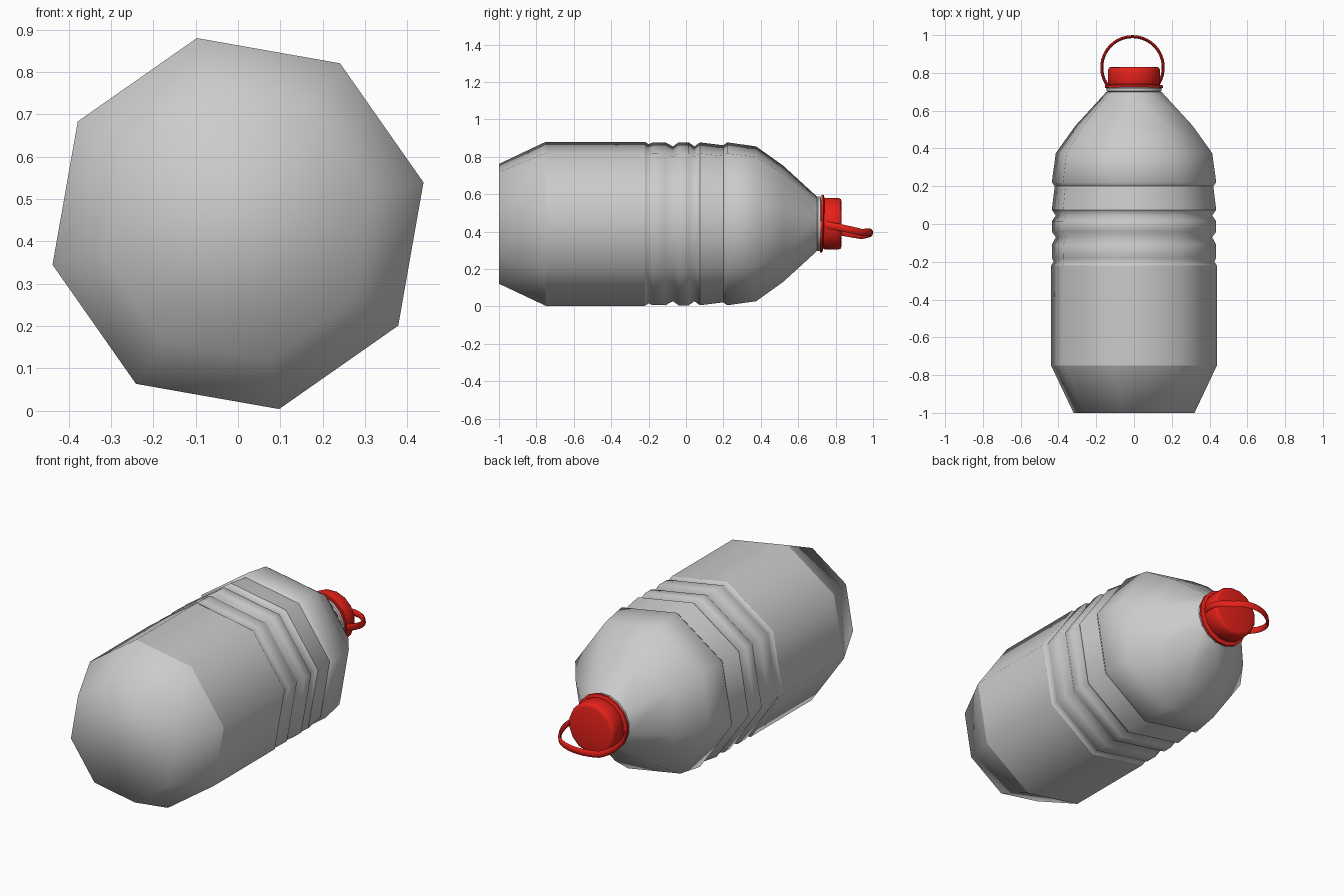
import bpy, bmesh
from math import sin, cos, radians, pi

if "Cube" in bpy.data.objects:
    bpy.data.objects.remove(bpy.data.objects["Cube"])

ZC = 0.442                     # height of the bottle axis
PHASE = radians(12.5)          # roll of the octagonal body

red = bpy.data.materials.new("red_plastic")
red.diffuse_color = (0.8, 0.015, 0.01, 1)
red.use_nodes = True
red.node_tree.nodes["Principled BSDF"].inputs["Base Color"].default_value = red.diffuse_color


def finish(name, bm, mat=None, angle=None):
    bmesh.ops.recalc_face_normals(bm, faces=bm.faces)
    me = bpy.data.meshes.new(name)
    bm.to_mesh(me)
    bm.free()
    ob = bpy.data.objects.new(name, me)
    bpy.context.collection.objects.link(ob)
    if mat:
        me.materials.append(mat)
    bpy.ops.object.select_all(action='DESELECT')
    ob.select_set(True)
    bpy.context.view_layer.objects.active = ob
    if angle:
        bpy.ops.object.shade_smooth_by_angle(angle=radians(angle))
    else:
        bpy.ops.object.shade_smooth()
    return ob


def revolve(name, profile, n, cap_first=False, cap_last=False,
            mat=None, angle=None, tilt=0.0):
    """Turn a list of (y, radius) around the bottle axis."""
    bm = bmesh.new()
    rings = []
    for y, r in profile:
        ring = []
        for i in range(n):
            a = PHASE + 2 * pi * i / n
            ring.append(bm.verts.new((r * cos(a), y + tilt * r * sin(a), ZC + r * sin(a))))
        rings.append(ring)
    for a, b in zip(rings, rings[1:]):
        for i in range(n):
            j = (i + 1) % n
            bm.faces.new((a[i], a[j], b[j], b[i]))
    if cap_first:
        bm.faces.new(rings[0])
    if cap_last:
        bm.faces.new(rings[-1])
    return finish(name, bm, mat, angle)


# Eight-sided body: base, label wall, grip ribs, shoulder
revolve("base", [(-1, 0.328), (-0.75, 0.449)], 8, cap_first=True)
revolve("label_wall", [(-0.75, 0.449), (-0.22, 0.449)], 8)
revolve("grip_ribs", [(-0.22, 0.449), (-0.20, 0.436), (-0.18, 0.445),
                      (-0.11, 0.446), (-0.07, 0.424), (-0.04, 0.446),
                      (0.015, 0.446), (0.045, 0.424), (0.075, 0.446)], 8)
revolve("recessed_band", [(0.075, 0.446), (0.20, 0.430)], 8)
revolve("shoulder", [(0.20, 0.430), (0.22, 0.446), (0.375, 0.424),
                     (0.52, 0.318), (0.70, 0.149)], 8)

# Neck with a thin lip
revolve("neck", [(0.69, 0.150), (0.70, 0.142), (0.705, 0.148), (0.72, 0.148),
                 (0.722, 0.128), (0.78, 0.128)], 16, angle=40)

# Screw cap and tamper ring
revolve("cap", [(0.735, 0.134), (0.745, 0.140), (0.815, 0.140), (0.828, 0.134),
                (0.832, 0.120)], 16, True, True, red, 50)
revolve("tamper_ring", [(0.722, 0.135), (0.720, 0.156), (0.732, 0.156), (0.738, 0.135)],
        16, mat=red, angle=40, tilt=0.03)

# Carry loop: flat band swept round an open circle
bm = bmesh.new()
steps, sides = 28, 8
rings = []
for s in range(steps + 1):
    a = radians(-42 + 264 * s / steps)
    ring = []
    for k in range(sides):
        b = 2 * pi * k / sides
        rad = 0.163 + 0.008 * cos(b)
        x, y = rad * cos(a) - 0.008, 0.829 + rad * sin(a)
        z = 0.43 - 0.20 * (y - 0.73) + 0.07 * x + 0.019 * sin(b)
        z += 0.02 * max(0, (y - 0.94) / 0.06)
        ring.append(bm.verts.new((x, y, z)))
    rings.append(ring)
for p, q in zip(rings, rings[1:]):
    for k in range(sides):
        j = (k + 1) % sides
        bm.faces.new((p[k], p[j], q[j], q[k]))
bm.faces.new(rings[0])
bm.faces.new(rings[-1])
finish("carry_loop", bm, red, 50)
